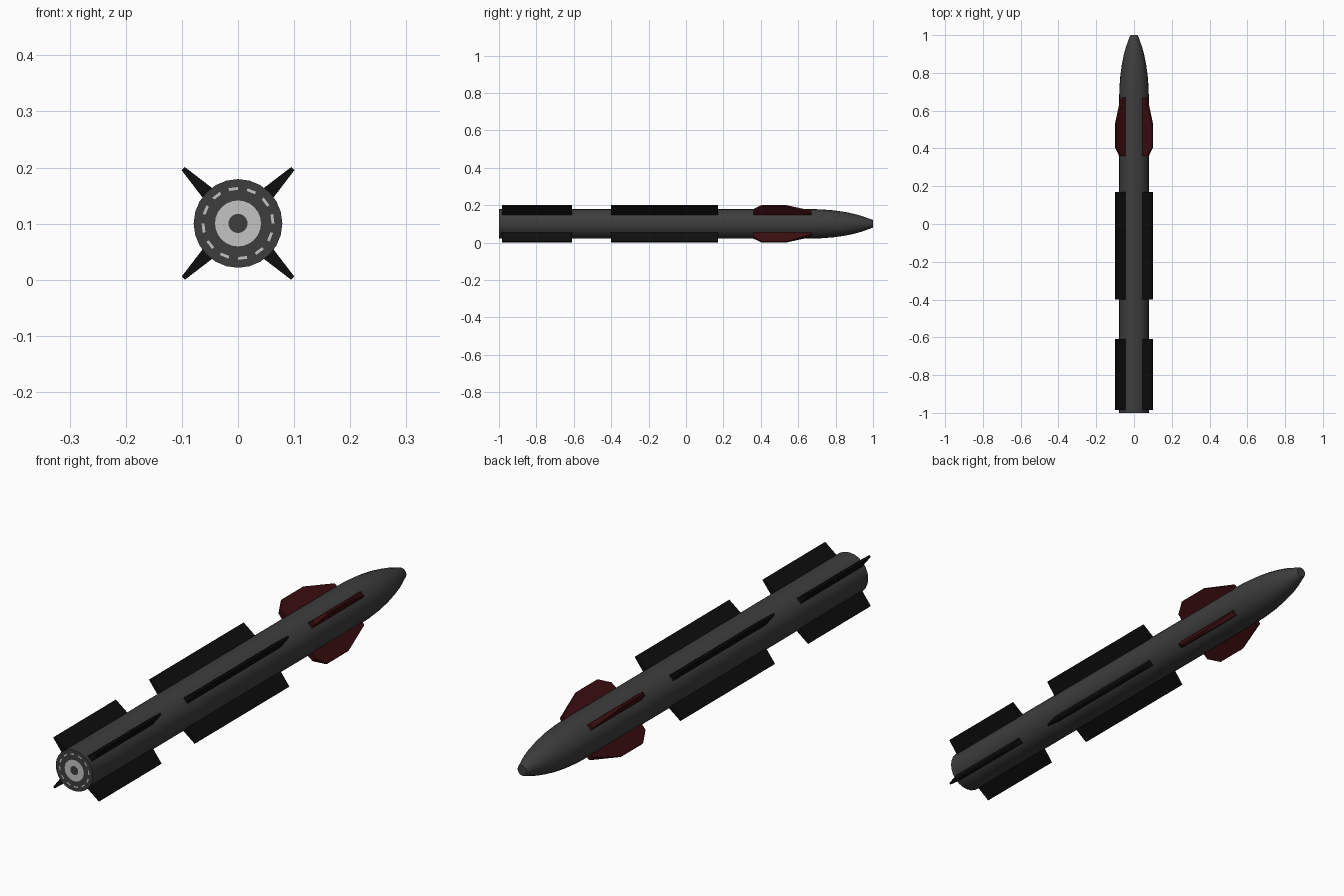
import bpy, bmesh, math
from mathutils import Vector

if "Cube" in bpy.data.objects:
    bpy.data.objects.remove(bpy.data.objects["Cube"])

AXIS_Z = 0.1005   # height of the long axis
SIDES = 24


def material(name, rgb):
    m = bpy.data.materials.new(name)
    m.diffuse_color = (*rgb, 1)
    m.use_nodes = True
    m.node_tree.nodes["Principled BSDF"].inputs["Base Color"].default_value = m.diffuse_color
    return m


GREY = material("dark grey", (0.047, 0.047, 0.047))
BLACK = material("black", (0.004, 0.004, 0.004))
RED = material("dark red", (0.045, 0.004, 0.005))
LIGHT = material("light grey", (0.55, 0.55, 0.55))


def make_object(name, bm, mats):
    bmesh.ops.recalc_face_normals(bm, faces=bm.faces)
    mesh = bpy.data.meshes.new(name)
    bm.to_mesh(mesh)
    bm.free()
    for m in mats:
        mesh.materials.append(m)
    ob = bpy.data.objects.new(name, mesh)
    bpy.context.collection.objects.link(ob)
    return ob


def lathe(name, profile, mats, rule=lambda y, r, i: 0):
    """Spin (y, radius) points around the long axis."""
    bm = bmesh.new()
    rings = []
    for y, r in profile:
        n = SIDES if r > 0 else 1
        rings.append([bm.verts.new((r * math.cos(math.tau * k / SIDES), y,
                                    AXIS_Z + r * math.sin(math.tau * k / SIDES)))
                      for k in range(n)])
    for j, (a, b) in enumerate(zip(rings, rings[1:])):
        (ya, ra), (yb, rb) = profile[j], profile[j + 1]
        for i in range(SIDES):
            k = (i + 1) % SIDES
            loop = [a[i % len(a)], a[k % len(a)], b[k % len(b)], b[i % len(b)]]
            f = bm.faces.new(list(dict.fromkeys(loop)))
            f.material_index = rule((ya + yb) / 2, (ra + rb) / 2, i)
    return make_object(name, bm, mats)


def fin(name, outline, angle, mat, root=0.026, tip=0.008):
    """Wedge fin: outline of (y, radius) points, thinner toward the tip."""
    r0, r1 = 0.07, 0.138
    out = Vector((math.cos(angle), 0, math.sin(angle)))
    side = Vector((-math.sin(angle), 0, math.cos(angle)))
    bm = bmesh.new()
    layers = []
    for s in (-0.5, 0.5):
        layers.append([bm.verts.new(
            out * r + Vector((0, y, AXIS_Z))
            + side * s * (root + (tip - root) * (r - r0) / (r1 - r0)))
            for y, r in outline])
    a, b = layers
    bm.faces.new(a)
    bm.faces.new(b[::-1])
    for i in range(len(a)):
        k = (i + 1) % len(a)
        bm.faces.new((a[i], b[i], b[k], a[k]))
    return make_object(name, bm, [mat])


# Body tube with rounded nose and a small flat tip; painted rings on the tail
profile = [(-1, 0), (-1, 0.017), (-1, 0.041), (-1, 0.060), (-1, 0.065),
           (-1, 0.079), (0.64, 0.079), (0.72, 0.0775), (0.79, 0.072),
           (0.85, 0.0635), (0.90, 0.053), (0.94, 0.042), (0.975, 0.029),
           (0.998, 0.021), (1, 0.019), (1, 0)]


def tail_paint(y, r, i):
    if y > -0.999:
        return 0
    if 0.017 < r < 0.041:
        return 1
    return int(0.060 < r < 0.065 and i % 2 == 0)


body = lathe("body", profile, [GREY, LIGHT], tail_paint)
bpy.context.view_layer.objects.active = body
body.select_set(True)
bpy.ops.object.shade_smooth_by_angle(angle=math.radians(35))
body.select_set(False)

# Four sets of fins on the diagonals
TAIL = [(-0.985, 0.07), (-0.985, 0.138), (-0.61, 0.138), (-0.61, 0.07)]
MIDDLE = [(-0.40, 0.07), (-0.40, 0.138), (0.17, 0.138), (0.17, 0.07)]
FRONT = [(0.36, 0.07), (0.36, 0.103), (0.405, 0.138), (0.533, 0.138),
         (0.67, 0.090), (0.67, 0.07)]
for n in range(4):
    ang = math.pi / 4 + n * math.pi / 2
    fin(f"tail_fin_{n + 1}", TAIL, ang, BLACK)
    fin(f"middle_fin_{n + 1}", MIDDLE, ang, BLACK)
    fin(f"front_fin_{n + 1}", FRONT, ang, RED)
